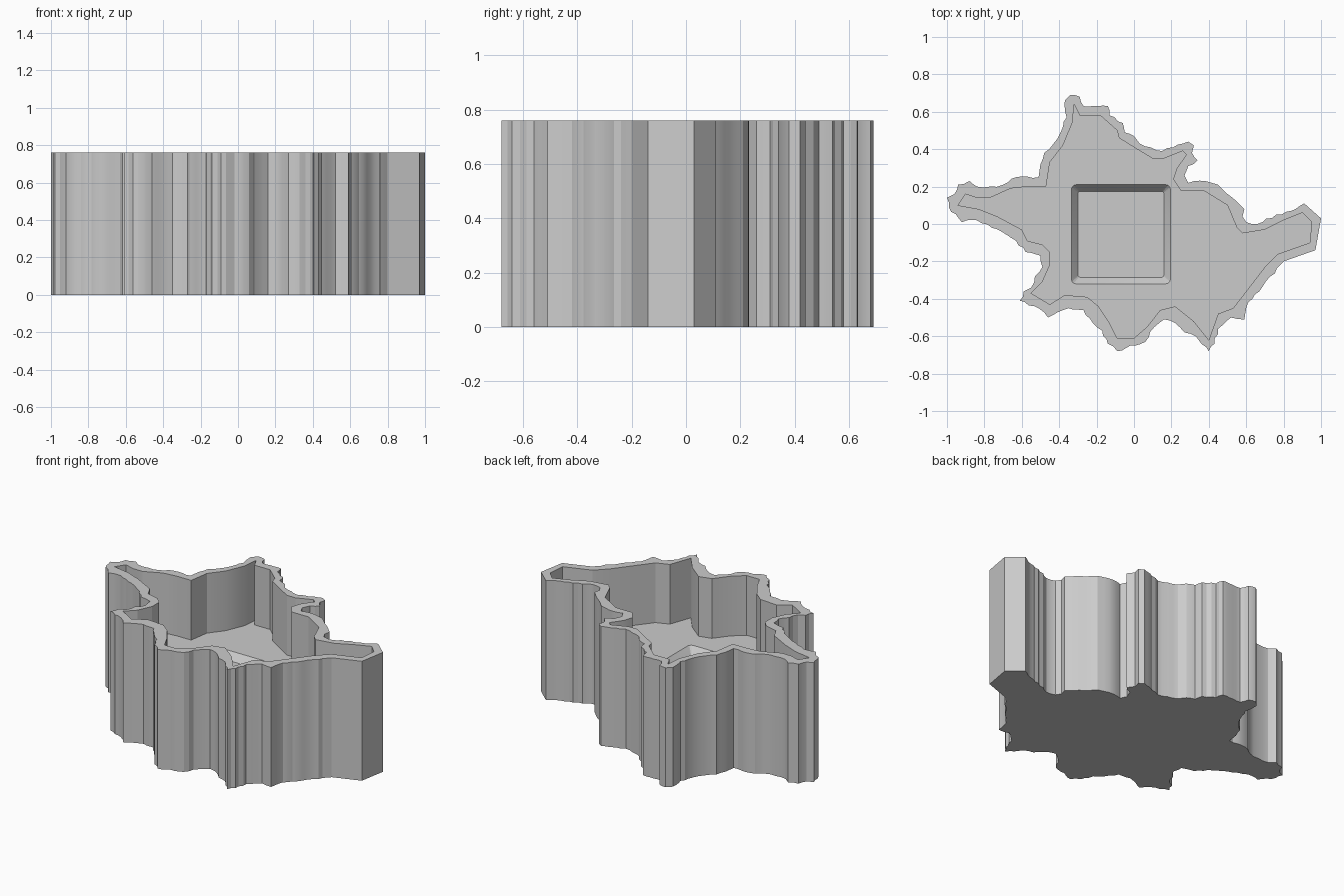
import bpy, bmesh, math, random
from mathutils import Vector

if "Cube" in bpy.data.objects:
    bpy.data.objects.remove(bpy.data.objects["Cube"])

random.seed(4)
HEIGHT, FLOOR, POCKET = 0.76, 0.38, 0.335

# Ragged outer outline, clockwise from the left tip (hundredths)
NORTH = [(-100, 14), (-96, 16), (-94, 21), (-88, 23), (-84, 20), (-77, 20), (-70, 21), (-63, 25),
         (-51, 25), (-50, 32), (-48, 38), (-43, 43), (-38, 52), (-36, 57), (-37, 66), (-34, 69),
         (-29, 68), (-27, 63), (-19, 63), (-14, 63), (-13, 58), (-6, 54), (-5, 49), (0, 47),
         (3, 43), (15, 39), (21, 41), (29, 44), (32, 42), (31, 38), (34, 34), (29, 31),
         (27, 26), (29, 22), (38, 23), (45, 21), (50, 16), (55, 12), (59, 8), (58, 4), (60, 1),
         (66, 0), (76, 5), (84, 7)]
EAST = [(91, 11), (100, 3), (97, -14), (80, -20)]
SOUTH = [(73, -28), (67, -36), (61, -42), (59, -51), (52, -50), (45, -56), (43, -64), (40, -68),
         (33, -60), (27, -58), (22, -53), (16, -51), (11, -55), (6, -63), (-2, -65), (-9, -68),
         (-14, -64), (-17, -57), (-22, -53), (-27, -46), (-35, -45), (-46, -50), (-51, -45),
         (-61, -41), (-59, -36), (-55, -34), (-53, -28), (-49, -23), (-50, -17), (-58, -15),
         (-63, -9), (-76, -2), (-84, 2), (-92, 1), (-99, 9)]
# Smoother outline of the cavity
INNER = [(-94, 10), (-90, 16), (-84, 14), (-77, 14), (-66, 19), (-57, 20), (-47, 20), (-45, 33),
         (-38, 42), (-33, 54), (-32, 64), (-29, 58), (-18, 58), (-9, 50), (-8, 46), (0, 41),
         (10, 35), (16, 35), (26, 39), (28, 37), (23, 30), (21, 24), (25, 18), (37, 18),
         (50, 10), (55, -2), (58, -5), (70, -3), (80, 2), (90, 6), (95, 1), (94, -10), (77, -16),
         (70, -23), (60, -36), (53, -45), (45, -48), (40, -62), (36, -57), (32, -52), (22, -44),
         (14, -46), (7, -55), (0, -61), (-9, -61), (-13, -53), (-19, -44), (-25, -39), (-37, -38),
         (-45, -43), (-55, -37), (-49, -31), (-45, -22), (-45, -15), (-49, -11), (-57, -9),
         (-60, -3), (-73, 4), (-83, 8)]


def scaled(points):
    return [Vector((x / 100, y / 100)) for x, y in points]


def ragged(points, start, amount=0.007):
    """Add small notches between outline points, leaving the straight east end plain."""
    out = []
    for i, a in enumerate(points):
        b = points[(i + 1) % len(points)]
        out.append(a)
        if start <= i < start + len(EAST) - 1:
            continue
        d = b - a
        n = max(1, round(d.length / 0.03))
        side = Vector((-d.y, d.x)).normalized()
        for k in range(1, n):
            out.append(a + d * (k / n) + side * random.uniform(-amount, amount))
    return out


def rounded_square(x0, x1, y0, y1, r):
    """Rounded rectangle, four points per corner."""
    out = []
    for q, (cx, cy) in enumerate([(x1 - r, y1 - r), (x0 + r, y1 - r), (x0 + r, y0 + r), (x1 - r, y0 + r)]):
        for k in range(4):
            t = math.radians(90 * q + 30 * k)
            out.append(Vector((cx + r * math.cos(t), cy + r * math.sin(t))))
    return out


bm = bmesh.new()


def loop(points, z):
    vs = [bm.verts.new((p.x, p.y, z)) for p in points]
    return vs, [bm.edges.new((vs[i - 1], vs[i])) for i in range(len(vs))]


def walls(a, b):
    for i in range(len(a)):
        bm.faces.new((a[i - 1], a[i], b[i], b[i - 1]))


def cap(*edge_loops):
    bmesh.ops.triangle_fill(bm, use_beauty=True, use_dissolve=False, normal=(0, 0, 1),
                            edges=[e for es in edge_loops for e in es])


outline = ragged(scaled(NORTH + EAST + SOUTH), len(NORTH))
cavity = scaled(INNER)
base_v, base_e = loop(outline, 0)
rim_v, rim_e = loop(outline, HEIGHT)
lip_v, lip_e = loop(cavity, HEIGHT)
floor_v, floor_e = loop(cavity, FLOOR)
edge_v, edge_e = loop(rounded_square(-0.335, 0.195, -0.32, 0.21, 0.025), FLOOR)
pocket_v, pocket_e = loop(rounded_square(-0.30, 0.16, -0.285, 0.175, 0.012), POCKET)

walls(base_v, rim_v)        # outer wall
walls(lip_v, floor_v)       # cavity wall
walls(edge_v, pocket_v)     # sloped pocket sides
cap(base_e)                 # underside
cap(rim_e, lip_e)           # top rim
cap(floor_e, edge_e)        # cavity floor around the pocket
cap(pocket_e)               # pocket bottom
bmesh.ops.recalc_face_normals(bm, faces=bm.faces)
bmesh.ops.dissolve_limit(bm, angle_limit=0.001, verts=bm.verts, edges=bm.edges)

mesh = bpy.data.meshes.new("outline_tray")
bm.to_mesh(mesh)
bm.free()
tray = bpy.data.objects.new("outline_tray", mesh)
bpy.context.collection.objects.link(tray)
grey = bpy.data.materials.new("light grey")
grey.diffuse_color = (0.6, 0.6, 0.6, 1)
grey.use_nodes = True
grey.node_tree.nodes["Principled BSDF"].inputs["Base Color"].default_value = grey.diffuse_color
mesh.materials.append(grey)

bpy.context.view_layer.objects.active = tray
tray.select_set(True)
bpy.ops.object.shade_smooth_by_angle(angle=math.radians(20))
